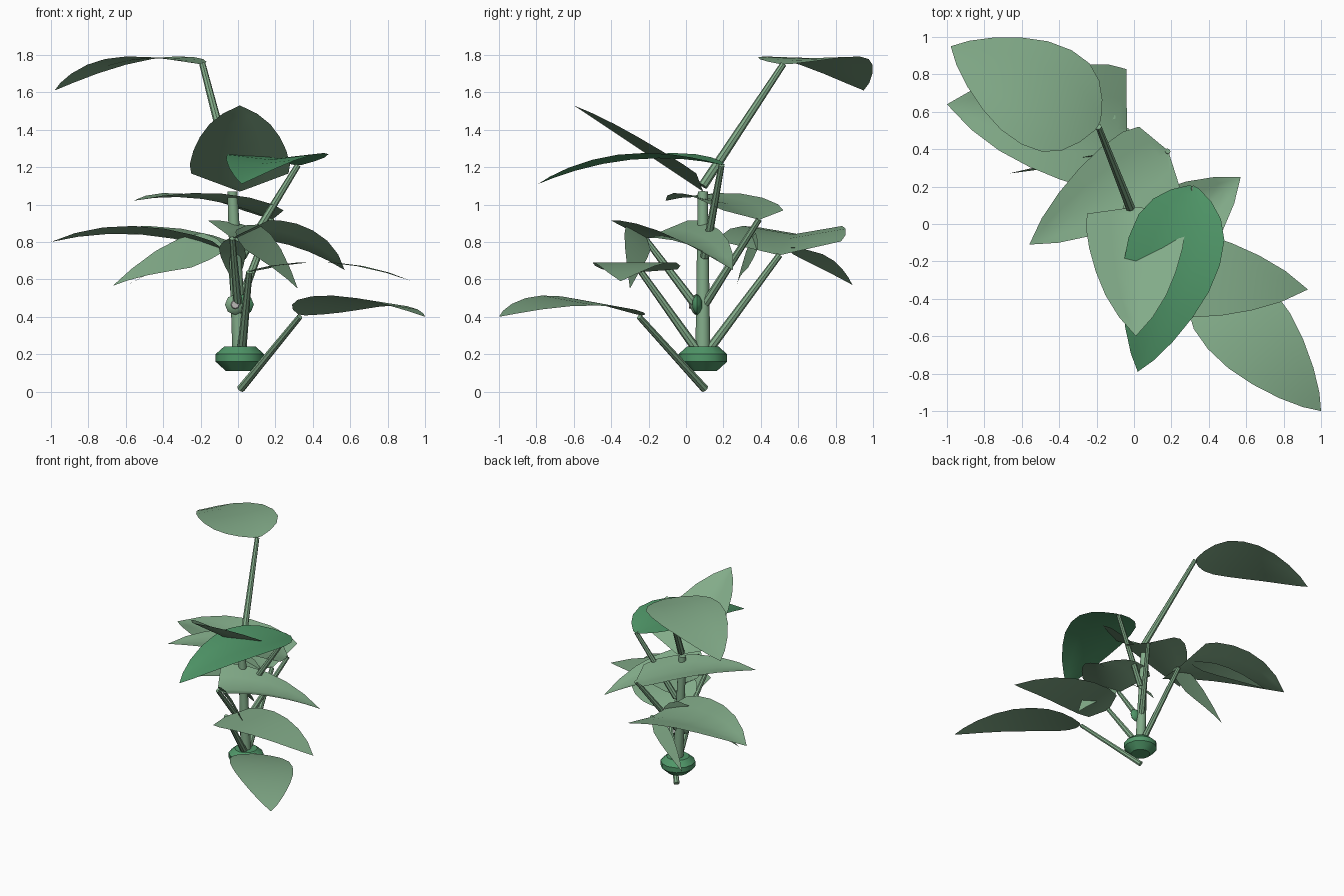
import bpy
import bmesh
import math
from mathutils import Vector

if "Cube" in bpy.data.objects:
    bpy.data.objects.remove(bpy.data.objects["Cube"])


def material(name, rgb):
    m = bpy.data.materials.new(name)
    m.diffuse_color = (*rgb, 1)
    m.use_nodes = True
    m.node_tree.nodes["Principled BSDF"].inputs["Base Color"].default_value = m.diffuse_color
    return m


PALE = material("pale_green", (0.225, 0.41, 0.25))
DEEP = material("deep_green", (0.08, 0.31, 0.14))
GREY = material("bud_grey", (0.5, 0.48, 0.47))

# Half-width outlines: (position along the midrib, share of the half width)
ROUND = [(0, .1), (.05, .45), (.12, .74), (.22, .94), (.35, 1), (.5, .94),
         (.65, .77), (.8, .52), (.92, .25), (1, 0)]
KITE = [(0, .05), (.06, .88), (.16, 1), (.32, .98), (.5, .85), (.68, .64),
        (.85, .36), (1, 0)]
BLUNT = [(0, .05), (.05, .97), (.15, 1), (.32, .93), (.5, .8), (.68, .61),
         (.85, .34), (1, 0)]
LOBE = [(0, .1), (.1, .6), (.25, 1), (.45, .95), (.65, .7), (.85, .33), (1, 0)]


def finish(name, bm, mat):
    mesh = bpy.data.meshes.new(name)
    bm.to_mesh(mesh)
    bm.free()
    mesh.materials.append(mat)
    ob = bpy.data.objects.new(name, mesh)
    bpy.context.collection.objects.link(ob)
    bpy.context.view_layer.objects.active = ob
    ob.select_set(True)
    bpy.ops.object.shade_smooth_by_angle(angle=math.radians(40))
    ob.select_set(False)
    return ob


def leaf(name, base, tip, half, outline, arch, fold, mat=PALE, side=None, roll=0):
    """Arched blade, folded slightly upward on both sides of the midrib."""
    base, tip = Vector(base), Vector(tip)
    d = tip - base
    if side:
        across = Vector(side).normalized()
        lift = across.cross(d).normalized()
    else:
        across = Vector((-d.y, d.x, 0)).normalized() + Vector((0, 0, roll))
        lift = Vector((0, 0, 1))
    bm = bmesh.new()
    rows = []
    for t, w in outline:
        mid = base + d * t + Vector((0, 0, arch * 4 * t * (1 - t)))
        if w == 0:
            rows.append([bm.verts.new(mid)] * 5)
            continue
        rows.append([bm.verts.new(mid + across * s * half * w
                                  + lift * abs(s) * half * w * fold)
                     for s in (-1, -.5, 0, .5, 1)])
    for a, b in zip(rows, rows[1:]):
        for i in range(4):
            quad = [a[i], b[i], b[i + 1], a[i + 1]]
            bm.faces.new(list(dict.fromkeys(quad)))
    bmesh.ops.recalc_face_normals(bm, faces=bm.faces)
    if sum(f.normal.z for f in bm.faces) < 0:
        bmesh.ops.reverse_faces(bm, faces=bm.faces)
    return finish(name, bm, mat)


def stalk(name, a, b, r1, r2, sides=8, mat=PALE):
    """Tapered rod between two points."""
    a, b = Vector(a), Vector(b)
    bm = bmesh.new()
    bmesh.ops.create_cone(bm, cap_ends=True, segments=sides, radius1=r1,
                          radius2=r2, depth=(b - a).length)
    bm.transform(Vector((0, 0, 1)).rotation_difference(b - a).to_matrix().to_4x4())
    bmesh.ops.translate(bm, verts=bm.verts, vec=(a + b) / 2)
    return finish(name, bm, mat)


def lathe(name, profile, centre, sides, mat, axis="Z"):
    """Turned solid from (radius, height) points."""
    bm = bmesh.new()
    rings = []
    for r, h in profile:
        ring = []
        for k in range(sides):
            a = 2 * math.pi * k / sides
            p = Vector((r * math.cos(a), r * math.sin(a), h))
            if axis == "Y":
                p = Vector((p.x, -p.z, p.y))
            ring.append(bm.verts.new(p + Vector(centre)))
        rings.append(ring)
    for a, b in zip(rings, rings[1:]):
        for k in range(sides):
            n = (k + 1) % sides
            bm.faces.new((a[k], a[n], b[n], b[k]))
    bm.faces.new(rings[0][::-1])
    bm.faces.new(rings[-1])
    bmesh.ops.recalc_face_normals(bm, faces=bm.faces)
    return finish(name, bm, mat)


# Root bulb and main stem
lathe("root_bulb", [(.075, .11), (.13, .16), (.13, .2), (.085, .24)],
      (.01, .09, 0), 12, DEEP)
stalk("main_stem", (.01, .09, .2), (-.03, .09, 1.07), .04, .027, 12)

# Leaf stalks
stalk("top_stalk", (-.02, .09, 1.1), (-.19, .52, 1.75), .026, .017)
stalk("deep_leaf_stalk", (.02, .1, .72), (.32, .19, 1.21), .024, .016)
stalk("back_stalk", (0, .09, .45), (.18, .39, .92), .024, .016)
stalk("left_stalk", (.01, .12, .22), (-.04, .5, .73), .025, .017)
stalk("right_stalk", (.02, .06, .22), (.06, -.24, .64), .025, .017)
stalk("middle_stalk", (0, .06, .45), (-.03, -.22, .82), .024, .016)
stalk("low_stalk", (.015, .1, .015), (.33, -.25, .4), .022, .016)

# Large leaves
leaf("top_leaf", (-.19, .53, 1.75), (-.98, .95, 1.61), .285, ROUND, .09, .03)
leaf("deep_leaf", (.32, .2, 1.21), (.02, -.79, 1.11), .255, ROUND, .08, .11, DEEP)
leaf("crown_leaf", (.01, .09, 1.07), (.01, -.6, 1.53), .268, BLUNT, 0, .28)
leaf("back_leaf", (.18, .39, .92), (-.56, -.11, 1.02), .22, KITE, .06, .15)
leaf("left_leaf", (-.04, .5, .73), (-1, .64, .8), .335, BLUNT, .075, .17)
leaf("right_leaf", (.06, -.24, .64), (.93, -.35, .59), .23, KITE, .075, 0)
leaf("low_leaf", (.34, -.25, .41), (1, -1, .4), .235, ROUND, .082, 0, roll=-.12)
leaf("middle_leaf", (-.03, -.22, .82), (.57, .25, .65), .265, BLUNT, .05, .36)

# Small drooping lobes beside the left and middle leaves
for name, base, tip, half, arch, side in [
        ("left_lobe_front", (-.07, .38, .76), (-.67, .27, .565), .1, .06, (.3, .2, .92)),
        ("left_lobe_back", (-.1, .57, .77), (-.59, .89, .57), .08, .02, (.05, 1, 0)),
        ("middle_lobe_front", (-.01, -.24, .86), (.32, -.3, .55), .1, .06, (.35, -.6, .6)),
        ("middle_lobe_back", (-.04, -.06, .82), (-.01, .23, .56), .07, .02, (1, 0, 0))]:
    leaf(name, base, tip, half, LOBE, arch, 0, PALE, side)

# Buds on the stem front
disc = [(.02, -.025), (.045, -.012), (.055, 0), (.045, .012), (.02, .025)]
lathe("bud_left", disc, (-.015, .05, .465), 8, PALE, "Y")
lathe("bud_right", disc, (.03, .06, .465), 8, DEEP, "Y")
lathe("bud_face", [(.024, 0), (.02, .008)], (-.015, .025, .465), 8, GREY, "Y")
